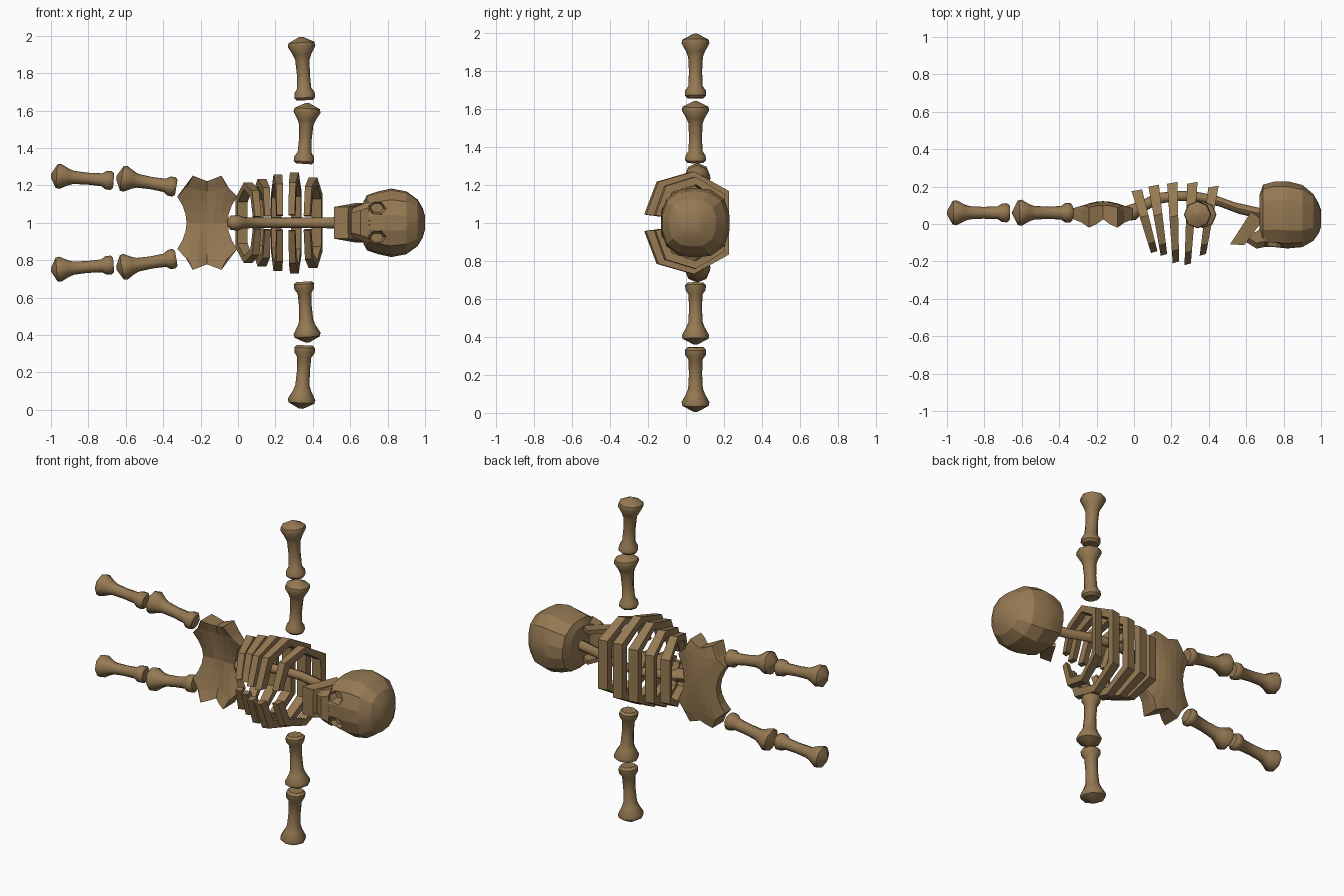
import bpy, bmesh, math
from mathutils import Vector

if "Cube" in bpy.data.objects:
    bpy.data.objects.remove(bpy.data.objects["Cube"])

bone_mat = bpy.data.materials.new("aged bone brown")
bone_mat.diffuse_color = (0.30, 0.19, 0.085, 1)
bone_mat.use_nodes = True
bone_mat.node_tree.nodes["Principled BSDF"].inputs["Base Color"].default_value = bone_mat.diffuse_color


def finish(name, bm, smooth=None):
    bmesh.ops.remove_doubles(bm, verts=bm.verts, dist=1e-5)
    bmesh.ops.recalc_face_normals(bm, faces=bm.faces)
    me = bpy.data.meshes.new(name)
    bm.to_mesh(me)
    bm.free()
    ob = bpy.data.objects.new(name, me)
    bpy.context.collection.objects.link(ob)
    me.materials.append(bone_mat)
    if smooth:
        bpy.ops.object.select_all(action='DESELECT')
        ob.select_set(True)
        bpy.context.view_layer.objects.active = ob
        bpy.ops.object.shade_smooth_by_angle(angle=math.radians(smooth))
    return ob


def loft(name, rings, smooth=None, closed=False):
    """Skin a list of equal closed rings; cap the ends unless closed."""
    bm = bmesh.new()
    vs = [[bm.verts.new(p) for p in r] for r in rings]
    n = len(vs[0])
    pairs = list(zip(vs, vs[1:])) + ([(vs[-1], vs[0])] if closed else [])
    for a, b in pairs:
        for i in range(n):
            bm.faces.new((a[i], a[(i + 1) % n], b[(i + 1) % n], b[i]))
    if not closed:
        bm.faces.new(vs[0])
        bm.faces.new(vs[-1])
    return finish(name, bm, smooth)


def prism(name, outline, w0, w1):
    """Extrude an (x, y) outline sideways between two z heights."""
    return loft(name, [[(x, y, w) for x, y in outline] for w in (w0, w1)])


# Limb bones: small flat joint at the start, big pointed knob at the end
PROFILE = [(0, .042), (.04, .055), (.12, .053), (.19, .037), (.42, .034),
           (.64, .038), (.72, .048), (.85, .072), (.91, .068), (1, .010)]


def limb(name, a, b, k, sides=8):
    a, b = Vector(a), Vector(b)
    d = b - a
    u = Vector((0, 1, 0))
    v = d.normalized().cross(u)
    rings = []
    for t, r in PROFILE:
        rings.append([a + d * t + (u * math.cos(q) + v * math.sin(q)) * r * k
                      for q in (2 * math.pi * i / sides for i in range(sides))])
    loft(name, rings, 46)


for s, side in ((1, "upper"), (-1, "lower")):
    limb(side + "_upper_arm", (.352, .05, 1 + s * .315), (.372, .05, 1 + s * .64), 1)
    limb(side + "_forearm", (.358, .05, 1 + s * .655), (.337, .05, 1 + s * .994), 1.02)
    limb(side + "_thigh", (-.33, .06, 1 + s * .19), (-.65, .06, 1 + s * .243), .97)
    limb(side + "_shin", (-.665, .06, 1 + s * .225), (-1, .06, 1 + s * .252), .93)

# Pelvis: curved plate, flared at four corners and hollow on the front
bm = bmesh.new()
N, M = 8, 6
grid = []
for j in range(N + 1):
    s = 2 * j / N - 1
    row = []
    for i in range(M + 1):
        t = 2 * i / M - 1
        x = -.165 + t * (.11 + .05 * min(1, abs(s) / .75) ** 2 - .045 * max(0, abs(s) - .75) / .25)
        half = .222 + .03 * (1 - abs(abs(t) - .67) / .67)
        half -= .05 * max(0, abs(t) - .67) / .33
        w = s * half
        back = .122 - .022 * s * s - .025 * t * t
        front = .045 - .03 * s * s - .05 * (1 - abs(abs(t) - .6) / .6) * abs(s) + .01
        row.append((bm.verts.new((x, front, 1 + w)), bm.verts.new((x, back, 1 + w))))
    grid.append(row)
for k in (0, 1):
    for j in range(N):
        for i in range(M):
            bm.faces.new((grid[j][i][k], grid[j][i + 1][k],
                          grid[j + 1][i + 1][k], grid[j + 1][i][k]))
edge = ([grid[0][i] for i in range(M)] + [grid[j][M] for j in range(N)]
        + [grid[N][i] for i in range(M, 0, -1)] + [grid[j][0] for j in range(N, 0, -1)])
for p, q in zip(edge, edge[1:] + edge[:1]):
    bm.faces.new((p[0], q[0], q[1], p[1]))
finish("pelvis", bm)

# Spine: bent tube with a knob at the hip end
PATH = [(-.055, .05, .018), (-.04, .055, .038), (0, .065, .042), (.03, .085, .03),
        (.12, .135, .028), (.22, .15, .027), (.33, .148, .027), (.45, .122, .029),
        (.55, .085, .03), (.70, .05, .032)]
loft("spine", [[(x - .3 * r * math.cos(q), y + r * math.cos(q), 1 + r * math.sin(q))
                for q in (2 * math.pi * i / 8 for i in range(8))] for x, y, r in PATH], 46)

# Ribs: tilted angular hoops, open at the front
# each: back x, back y, front x, front y, half width
RIBS = [(.015, .18, .108, -.15, .215), (.105, .205, .160, -.165, .235),
        (.205, .22, .224, -.205, .258), (.312, .22, .287, -.215, .27),
        (.425, .20, .368, -.165, .242)]
# outer and inner hoop stations: depth fraction from back, width fraction
OUT = [(0, 0), (0, .62), (.42, 1), (.85, .80), (1, .16)]
INN = [(.10, 0), (.11, .52), (.42, .83), (.76, .66), (.89, .14)]
for n, (bx, by, fx, fy, hw) in enumerate(RIBS):
    half = []
    for (do, wo), (di, wi) in zip(OUT, INN):
        half.append([(d, w * hw, e) for d, w, e in
                     ((do, wo, -1), (do, wo, 1), (di, wi, 1), (di, wi, -1))])
    full = [[(d, -w, e) for d, w, e in r] for r in half[:0:-1]] + half
    rings = [[(bx + (fx - bx) * d + e * (.028 - .011 * d),
               by + (fy - by) * d + e * .005, 1 + w) for d, w, e in r] for r in full]
    loft("rib_%d" % (n + 1), rings)

# Skull: boxy rounded cranium; rows are x, front y, back y, half width
ROWS = [(.672, -.07, .16, .115), (.69, -.125, .212, .148), (.75, -.125, .228, .168),
        (.82, -.132, .23, .183), (.90, -.125, .21, .168), (.96, -.09, .16, .125),
        (.988, -.05, .11, .078), (1.0, -.015, .075, .035)]


def squircle(q):
    c, s = math.cos(q), math.sin(q)
    f = (abs(c) ** 2.6 + abs(s) ** 2.6) ** (-1 / 2.6)
    return c * f, s * f


rings = []
for x, y0, y1, hw in ROWS:
    ring = []
    for i in range(14):
        c, s = squircle(2 * math.pi * (i + .5) / 14)
        ring.append((x, (y0 + y1) / 2 + c * (y1 - y0) / 2, 1 + s * hw))
    rings.append(ring)
skull = loft("skull", rings, 18)

# Eye and nose hollows cut into the face
cutters = []
for s in (1, -1):
    for pts in ([(.725, .045), (.785, .04), (.815, .075), (.79, .115), (.735, .12), (.70, .085)],
                [(.685, .008), (.725, .008), (.692, .034)]):
        pts = [(x - .015, w) for x, w in pts]
        cx = sum(p[0] for p in pts) / len(pts)
        cw = sum(p[1] for p in pts) / len(pts)
        cutters.append(loft("socket_cutter", [
            [(cx + (x - cx) * k, y, 1 + s * (cw + (w - cw) * k)) for x, w in pts]
            for y, k in ((-.2, 1), (-.12, .9), (-.07, .6))]))
for c in cutters:
    m = skull.modifiers.new("hollow", 'BOOLEAN')
    m.operation = 'DIFFERENCE'
    m.solver = 'EXACT'
    m.object = c
dg = bpy.context.evaluated_depsgraph_get()
dg.update()
cut = bpy.data.meshes.new_from_object(skull.evaluated_get(dg))
skull.modifiers.clear()
skull.data = cut
for c in cutters:
    bpy.data.objects.remove(c)

# Upper jaw under the nose, tapering away from the skull
loft("upper_jaw", [[(x, y, 1 + w) for y, w in
                    ((y0, -h * .7), (y0, h * .7), (y0 + .03, h), (y1, h), (y1, -h), (y0 + .03, -h))]
                   for x, y0, y1, h in ((.605, -.10, -.06, .075), (.655, -.132, -.04, .095),
                                        (.70, -.123, .0, .115))])

# Lower jaw: two slanted side plates and a chin bar
for s, side in ((1, "upper"), (-1, "lower")):
    loft("jaw_%s_side" % side, [[(x, y, 1 + s * w) for w in (h - .025, h) for x, y in
                                 (((x0, y0), (x1, y1)) if w < h else ((x1, y1), (x0, y0)))]
                                for x0, y0, x1, y1, h in ((.515, -.108, .59, -.112, .085),
                                                          (.625, .065, .69, .02, .105))])
prism("chin", [(.513, -.108), (.588, -.113), (.606, -.085), (.532, -.08)], .915, 1.085)
